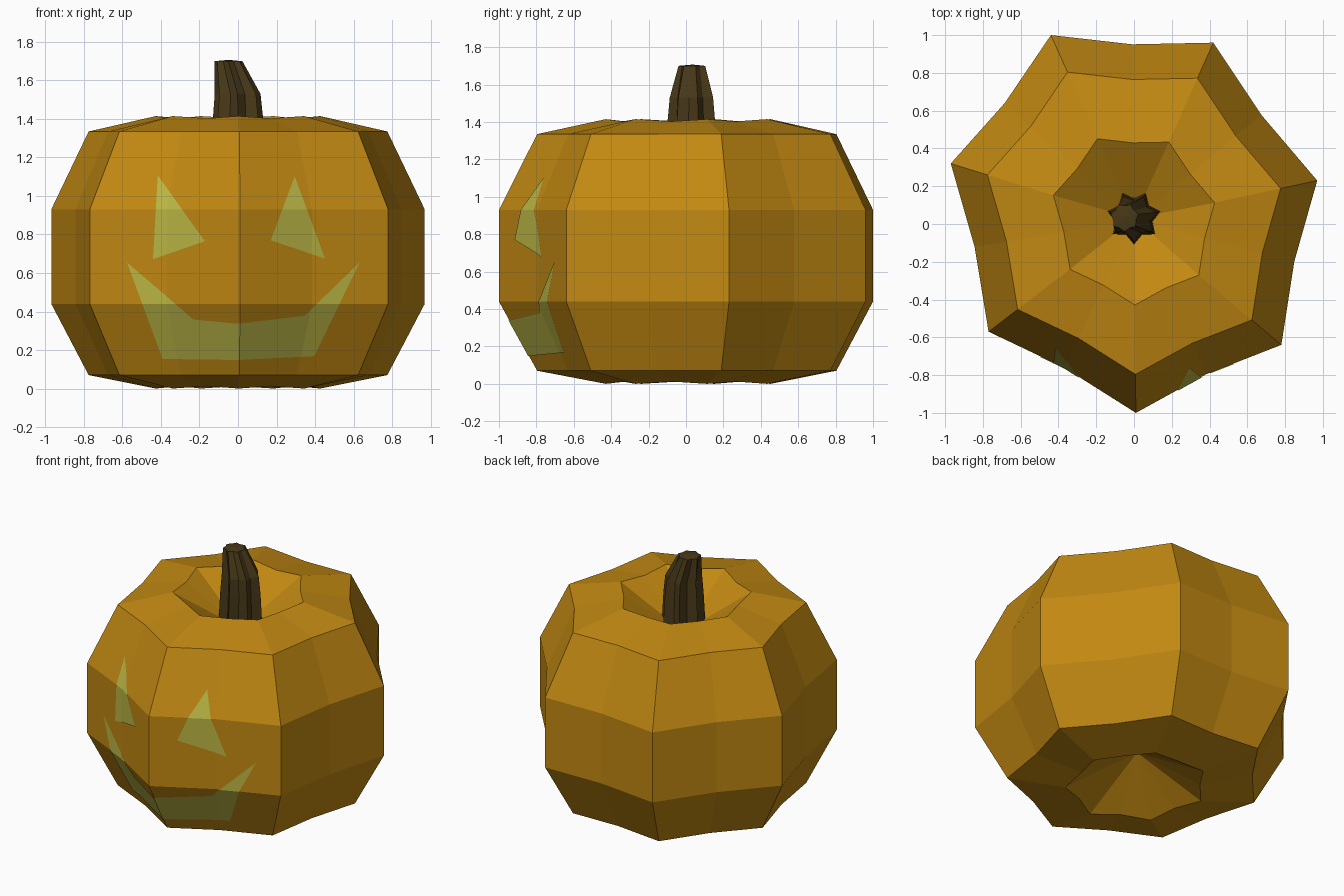
import bpy, bmesh, math
from mathutils import Vector

if "Cube" in bpy.data.objects:
    bpy.data.objects.remove(bpy.data.objects["Cube"])


def material(name, rgb):
    m = bpy.data.materials.new(name)
    m.diffuse_color = (*rgb, 1)
    m.use_nodes = True
    m.node_tree.nodes["Principled BSDF"].inputs["Base Color"].default_value = m.diffuse_color
    return m


ORANGE = material("pumpkin orange", (0.54, 0.25, 0.006))
BROWN = material("stem brown", (0.065, 0.04, 0.009))
GLOW = material("glow yellow green", (0.50, 0.475, 0.06))


def finish(name, bm, mat):
    me = bpy.data.meshes.new(name)
    bm.to_mesh(me)
    me.materials.append(mat)
    ob = bpy.data.objects.new(name, me)
    bpy.context.collection.objects.link(ob)
    return ob


def loft(bm, rings):
    """Skin a stack of equal rings, listed bottom to top; return vertex rings."""
    vs = [[bm.verts.new(p) for p in r] for r in rings]
    n = len(rings[0])
    for a, b in zip(vs, vs[1:]):
        for i in range(n):
            j = (i + 1) % n
            bm.faces.new((a[i], a[j], b[j], b[i]))
    return vs


# Pumpkin: seven slightly irregular ribs with shallow valleys between them
C = Vector((0, 0.02))
peaks = [Vector(p) for p in ((0.01, -1.0), (0.78, -0.64), (0.97, 0.23), (0.42, 0.96),
                             (-0.44, 1.0), (-0.97, 0.32), (-0.77, -0.57))]
outline = []
for i, p in enumerate(peaks):
    mid = (p + peaks[(i + 1) % 7]) / 2
    outline += [p, C + (mid - C) * 0.97]


def ring(scale, z, valley_dz=0):
    return [(*(C + (p - C) * scale), z + valley_dz * (i % 2)) for i, p in enumerate(outline)]


def fan(bm, verts, tip, flip):
    t = bm.verts.new(tip)
    for i, v in enumerate(verts):
        w = verts[(i + 1) % len(verts)]
        bm.faces.new((w, v, t) if flip else (v, w, t))


bm = bmesh.new()
vs = loft(bm, [ring(0.44, 0.0, 0.012), ring(0.8, 0.07), ring(1, 0.44), ring(1, 0.93),
               ring(0.8, 1.335), ring(0.44, 1.415, -0.012)])
fan(bm, vs[0], (0, 0.03, 0.25), True)      # hollow underneath
fan(bm, vs[-1], (0, 0.03, 1.15), False)    # hollow around the stem
finish("pumpkin_body", bm, ORANGE)

# Front wall patch, reused as the base surface of the carved face
patch = bm
drop = [f for f in patch.faces
        if f.calc_center_median().y > -0.4 or not 0.1 < f.calc_center_median().z < 1.3]
bmesh.ops.delete(patch, geom=drop, context='FACES')


def carve(name, pieces):
    """Clip the front patch to convex x-z outlines and lift it off the skin."""
    out = bmesh.new()
    for pts in pieces:
        b = patch.copy()
        mid = sum((Vector(p) for p in pts), Vector((0, 0))) / len(pts)
        for i, p in enumerate(pts):
            p, q = Vector(p), Vector(pts[(i + 1) % len(pts)])
            no = Vector((q.y - p.y, p.x - q.x))
            if no.dot(mid - p) > 0:
                no = -no
            bmesh.ops.bisect_plane(b, geom=b.verts[:] + b.edges[:] + b.faces[:], dist=1e-5,
                                   plane_co=(p.x, 0, p.y), plane_no=(no.x, 0, no.y),
                                   clear_outer=True)
        tmp = bpy.data.meshes.new("piece")
        b.to_mesh(tmp)
        b.free()
        out.from_mesh(tmp)
        bpy.data.meshes.remove(tmp)
    bmesh.ops.remove_doubles(out, verts=out.verts[:], dist=1e-4)
    out.normal_update()
    for v, n in [(v, v.normal.copy()) for v in out.verts]:
        v.co += n * 0.004
    finish(name, out, GLOW)
    out.free()


# Eyes and mouth
carve("left_eye", [((-0.415, 1.105), (-0.17, 0.765), (-0.44, 0.672))])
carve("right_eye", [((0.293, 1.10), (0.45, 0.675), (0.168, 0.77))])
carve("mouth", [
    ((-0.575, 0.655), (-0.23, 0.36), (-0.39, 0.155)),
    ((-0.23, 0.36), (0, 0.338), (0, 0.15), (-0.39, 0.155)),
    ((0, 0.338), (0.345, 0.38), (0.395, 0.17), (0, 0.15)),
    ((0.345, 0.38), (0.63, 0.655), (0.395, 0.17)),
])
patch.free()


# Stem: fluted seven-point section, bending to the left at the top
def star(cx, r, inner, z):
    out = []
    for i in range(14):
        a = -math.pi / 2 + i * math.pi / 7
        k = r * (inner if i % 2 else 1)
        out.append((cx + k * math.cos(a), 0.035 + k * math.sin(a), z))
    return out


bm = bmesh.new()
vs = loft(bm, [star(0, 0.145, 0.7, 1.18), star(0, 0.133, 0.7, 1.41),
               star(-0.002, 0.122, 0.72, 1.53), star(-0.05, 0.075, 0.82, 1.70)])
fan(bm, vs[-1], (-0.05, 0.035, 1.707), False)
fan(bm, vs[0], (0, 0.035, 1.16), True)
finish("stem", bm, BROWN)
bm.free()
